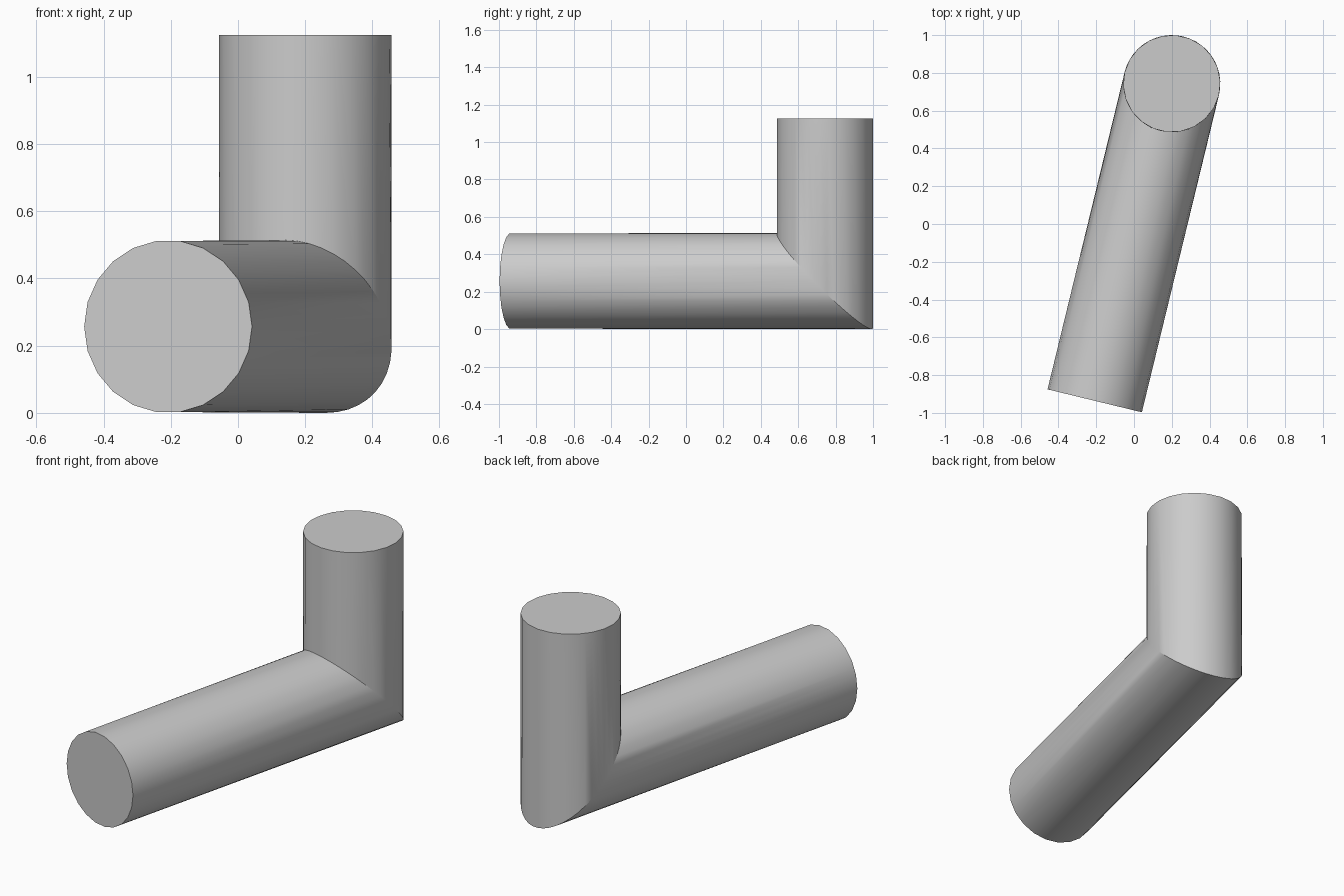
import bpy, bmesh
from math import sin, cos, pi, radians
from mathutils import Vector

if "Cube" in bpy.data.objects:
    bpy.data.objects.remove(bpy.data.objects["Cube"])

RADIUS = 0.257
SIDES = 22
TOP = 1.125
corner = Vector((0.2, 0.743, RADIUS))
start = Vector((-0.208, -0.936, RADIUS))
along = (corner - start).normalized()
across = Vector((along.y, -along.x, 0))
up = Vector((0, 0, 1))

grey = bpy.data.materials.new("grey")
grey.use_nodes = True
grey.diffuse_color = (0.6, 0.6, 0.6, 1)
grey.node_tree.nodes["Principled BSDF"].inputs["Base Color"].default_value = grey.diffuse_color

bm = bmesh.new()


def ring(centre, second, faceted):
    """Section through the pipe; a faceted ring has its odd points on flat sides."""
    points = []
    for i in range(2 * SIDES):
        a = pi * i / SIDES
        r = RADIUS * (cos(pi / SIDES) if faceted and i % 2 else 1)
        points.append(bm.verts.new(centre + across * r * cos(a) + second * r * sin(a)))
    return points


# Open end of the lying pipe, mitre at the elbow, top of the upright pipe
rings = [ring(start, up, True),
         ring(corner, up - along, False),
         ring(Vector((corner.x, corner.y, TOP)), -along, True)]
for a, b in zip(rings, rings[1:]):
    for i in range(len(a)):
        j = (i + 1) % len(a)
        bm.faces.new((a[i], a[j], b[j], b[i]))
bm.faces.new(rings[0])
bm.faces.new(rings[-1])
bmesh.ops.recalc_face_normals(bm, faces=bm.faces)

mesh = bpy.data.meshes.new("elbow_pipe")
bm.to_mesh(mesh)
bm.free()
mesh.materials.append(grey)
pipe = bpy.data.objects.new("elbow_pipe", mesh)
bpy.context.collection.objects.link(pipe)

# Smooth sides with sharp caps and mitre
bpy.context.view_layer.objects.active = pipe
pipe.select_set(True)
bpy.ops.object.shade_smooth_by_angle(angle=radians(30))
